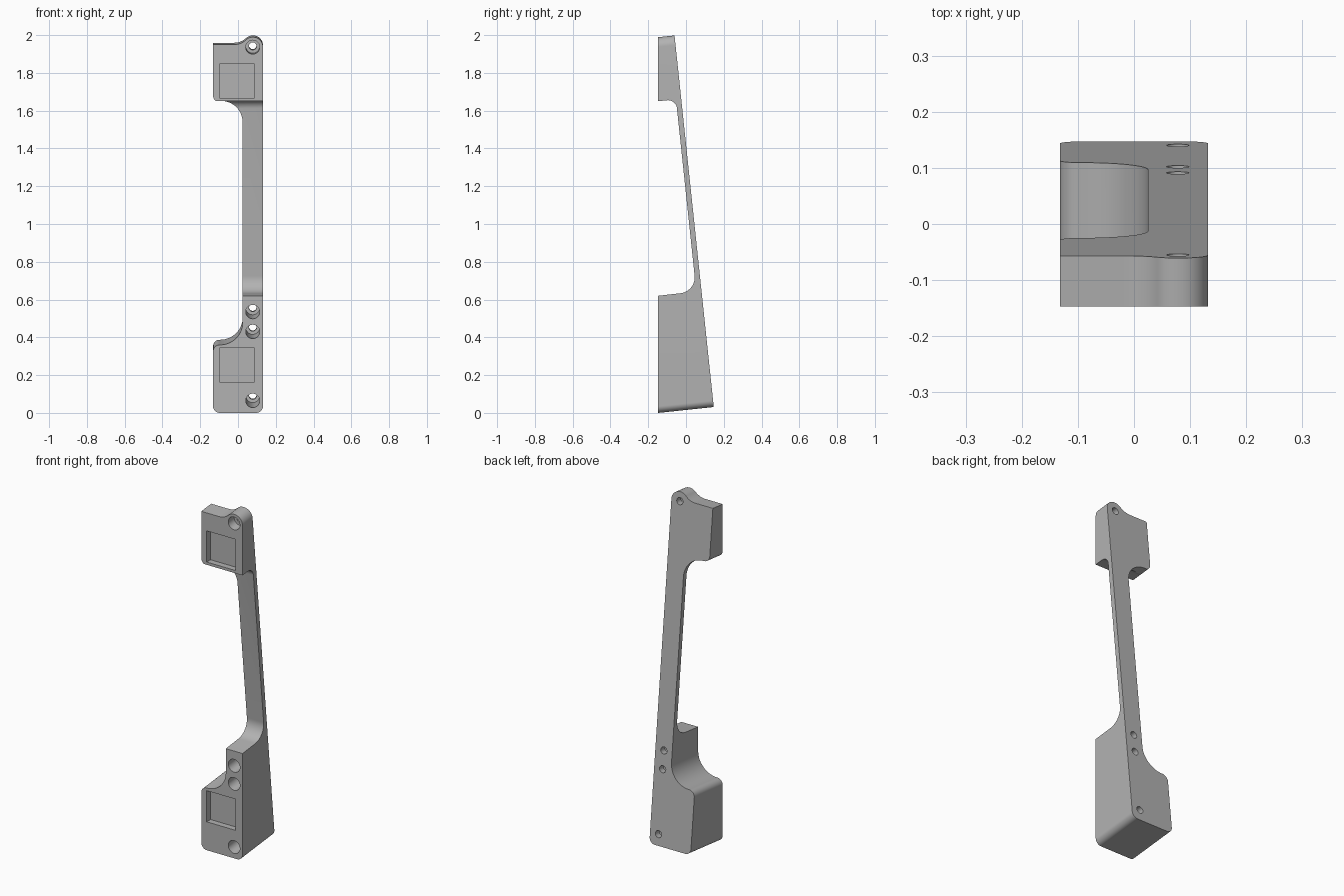
import bpy, bmesh, math
from mathutils import Vector

if "Cube" in bpy.data.objects:
    bpy.data.objects.remove(bpy.data.objects["Cube"], do_unlink=True)

SLOPE = 0.1056                       # lean of the back face
AXIS = Vector((0, 1, SLOPE))         # direction square to the back face
FRONT = -0.147

grey = bpy.data.materials.new("plain_grey")
grey.use_nodes = True
grey.diffuse_color = (0.45, 0.45, 0.45, 1)
grey.node_tree.nodes["Principled BSDF"].inputs["Base Color"].default_value = grey.diffuse_color


def back_y(z):
    return -FRONT - SLOPE * (z - 0.031)


def rounded(corners, steps=14):
    """Polygon with filleted corners, given as (u, v, radius)."""
    out = []
    for i, (u, v, r) in enumerate(corners):
        p = Vector((u, v))
        if r == 0:
            out.append(p)
            continue
        a = (Vector(corners[i - 1][:2]) - p).normalized()
        b = (Vector(corners[(i + 1) % len(corners)][:2]) - p).normalized()
        half = a.angle(b) / 2
        centre = p + (a + b).normalized() * r / math.sin(half)
        start = p + a * r / math.tan(half) - centre
        end = p + b * r / math.tan(half) - centre
        total = start.angle(end)
        for k in range(steps + 1):
            t = k / steps
            out.append(centre + (start * math.sin((1 - t) * total)
                                 + end * math.sin(t * total)) / math.sin(total))
    return out


def prism(name, points, direction):
    bm = bmesh.new()
    face = bm.faces.new([bm.verts.new(p) for p in points])
    new = bmesh.ops.extrude_face_region(bm, geom=[face])["geom"]
    bmesh.ops.translate(bm, vec=direction,
                        verts=[g for g in new if isinstance(g, bmesh.types.BMVert)])
    bmesh.ops.recalc_face_normals(bm, faces=bm.faces)
    mesh = bpy.data.meshes.new(name)
    bm.to_mesh(mesh)
    bm.free()
    mesh.materials.append(grey)
    obj = bpy.data.objects.new(name, mesh)
    bpy.context.collection.objects.link(obj)
    return obj


def combine(target, tool, operation):
    bpy.context.view_layer.objects.active = target
    mod = target.modifiers.new(operation, "BOOLEAN")
    mod.operation, mod.solver, mod.object = operation, "EXACT", tool
    bpy.ops.object.modifier_apply(modifier=mod.name)
    bpy.data.objects.remove(tool, do_unlink=True)


def bore(radius, x, z, start, end):
    """Round cutter along AXIS, z measured at the front face."""
    ring = []
    for k in range(32):
        a = math.tau * k / 32
        ring.append(Vector((x + radius * math.cos(a), FRONT, z + radius * math.sin(a))) + AXIS * start)
    return prism("bore_cutter", ring, AXIS * (end - start))


# Front outline: two wide ends joined by a narrow arm
outline = rounded([
    (-0.132, 0.0, 0.035), (0.132, 0.0, 0.035),
    (0.132, 1.989, 0.052), (0.057, 1.989, 0.052), (0.0156, 1.95, 0.0895),
    (-0.132, 1.95, 0), (-0.132, 1.645, 0.035),
    (0.025, 1.645, 0.12), (0.025, 0.36, 0.12), (-0.132, 0.36, 0.035)])
bracket = prism("handle_bracket",
                [Vector((u, FRONT, v)) - AXIS * 0.1 for u, v in outline], AXIS * 0.6)

# Side outline: thick ends, thin leaning arm
arm = 0.028
side = rounded([
    (FRONT, -0.2, 0), (back_y(-0.2), -0.2, 0), (back_y(2.2), 2.2, 0), (FRONT, 2.2, 0),
    (FRONT, 1.65, 0), (back_y(1.66) - arm, 1.66, 0.047),
    (back_y(0.643) - arm, 0.643, 0.085), (FRONT, 0.62, 0)])
combine(bracket, prism("side_shape", [Vector((-0.3, u, v)) for u, v in side],
                       Vector((0.6, 0, 0))), "INTERSECT")

# Shallow square pockets in the front of both ends
for low in (0.164, 1.666):
    corners = [(-0.097, low), (0.088, low), (0.088, low + 0.18), (-0.097, low + 0.18)]
    combine(bracket, prism("pocket_cutter", [Vector((u, FRONT - 0.05, v)) for u, v in corners],
                           Vector((0, 0.085, 0))), "DIFFERENCE")

# Counterbored screw holes
for z in (0.065, 0.43, 0.535, 1.936):
    depth = back_y(z) - FRONT
    combine(bracket, bore(0.037, 0.078, z, -0.05, depth - 0.04), "DIFFERENCE")
    combine(bracket, bore(0.02, 0.078, z, 0.01, depth + 0.1), "DIFFERENCE")

bpy.ops.object.select_all(action="DESELECT")
bracket.select_set(True)
bpy.context.view_layer.objects.active = bracket
bpy.ops.object.shade_smooth_by_angle(angle=math.radians(25))
